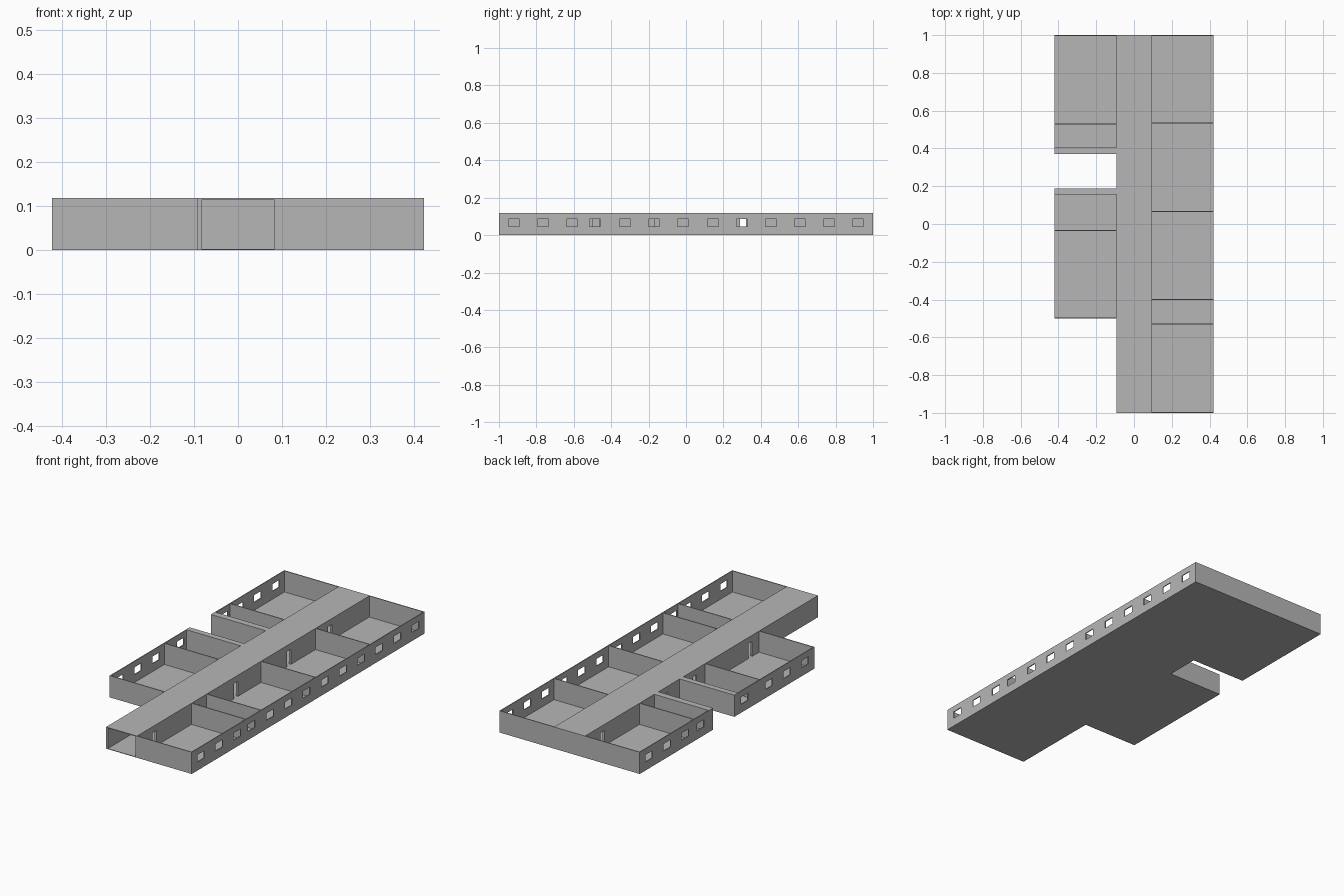
import bpy
import bmesh
from mathutils import Vector

cube = bpy.data.objects.get("Cube")
if cube:
    bpy.data.objects.remove(cube, do_unlink=True)

# Overall dimensions
X, H = 0.422, 0.118          # half width, wall height
CX, CI = 0.093, 0.083        # corridor outer and inner half width
T, FLOOR = 0.005, 0.003      # wall and floor thickness
SILL, LINTEL = 0.046, 0.085  # window heights
WIN, DOOR, DOOR_H = 0.03, 0.016, 0.085

grey = bpy.data.materials.new("plain_grey")
grey.diffuse_color = (0.47, 0.47, 0.47, 1)
grey.use_nodes = True
grey.node_tree.nodes["Principled BSDF"].inputs["Base Color"].default_value = grey.diffuse_color


def build(name, boxes):
    """Make one object from boxes given as x0, x1, y0, y1, z0, z1."""
    bm = bmesh.new()
    for x0, x1, y0, y1, z0, z1 in boxes:
        made = bmesh.ops.create_cube(bm, size=1)["verts"]
        lo, hi = Vector((x0, y0, z0)), Vector((x1, y1, z1))
        for v in made:
            v.co = (lo + hi) / 2 + v.co * (hi - lo)
    mesh = bpy.data.meshes.new(name)
    bm.to_mesh(mesh)
    bm.free()
    mesh.materials.append(grey)
    obj = bpy.data.objects.new(name, mesh)
    bpy.context.collection.objects.link(obj)


def pierced_wall(name, x0, x1, y0, y1, centres, half, z0, z1):
    """Wall running along y with a row of equal openings."""
    boxes, y = [], y0
    for c in sorted(centres):
        boxes.append((x0, x1, y, c - half, 0, H))
        boxes.append((x0, x1, c - half, c + half, z1, H))
        if z0 > 0:
            boxes.append((x0, x1, c - half, c + half, 0, z0))
        y = c + half
    boxes.append((x0, x1, y, y1, 0, H))
    build(name, boxes)


def cross_walls(name, x0, x1, ys):
    """Partitions running along x, each centred on a y position."""
    build(name, [(x0, x1, y - T / 2, y + T / 2, 0, H) for y in ys])


# Floors
build("corridor_floor", [(-CX, CX, -1, 1, 0, FLOOR)])
build("left_floor", [(CX, X, -1, 1, 0, FLOOR)])
build("right_back_floor", [(-X, -CX, 0.37, 1, 0, FLOOR)])
build("right_front_floor", [(-X, -CX, -0.5, 0.187, 0, FLOOR)])

# Corridor: roof, closed back end, and side walls with doors
build("corridor_roof", [(-CX, CX, -1, 1, H - 0.004, H)])
build("corridor_end_wall", [(-CX, CX, 1 - T, 1, 0, H)])
pierced_wall("corridor_left_wall", CI, CX, -1, 1,
             [-0.85, -0.48, -0.15, 0.305, 0.657], DOOR, FLOOR, DOOR_H)
pierced_wall("corridor_right_wall", -CX, -CI, -1, 1,
             [-0.42, 0.058, 0.305, 0.495, 0.85], DOOR, FLOOR, DOOR_H)

# Outer window walls
pierced_wall("left_window_wall", X - T, X, -1, 1,
             [-0.92, -0.765, -0.61, -0.487, -0.326, -0.171, -0.016,
              0.144, 0.3, 0.455, 0.61, 0.765, 0.92], WIN, SILL, LINTEL)
pierced_wall("right_back_window_wall", -X, -X + T, 0.37, 1,
             [0.48, 0.61, 0.765, 0.92], WIN, SILL, LINTEL)
pierced_wall("right_front_window_wall", -X, -X + T, -0.5, 0.187,
             [-0.42, -0.265, -0.11, 0.1], WIN, SILL, LINTEL)

# Room partitions and end walls
e = T / 2
cross_walls("left_room_walls", CX, X, [-1 + e, -0.53, -0.4, 0.067, 0.535, 1 - e])
cross_walls("right_back_room_walls", -X, -CX, [0.53, 1 - e])
cross_walls("right_front_room_walls", -X, -CX, [-0.5 + e, -0.034])

# Thick walls either side of the entrance recess
build("recess_walls", [(-X, -CX, 0.37, 0.405, 0, H), (-X, -CX, 0.155, 0.187, 0, H)])
